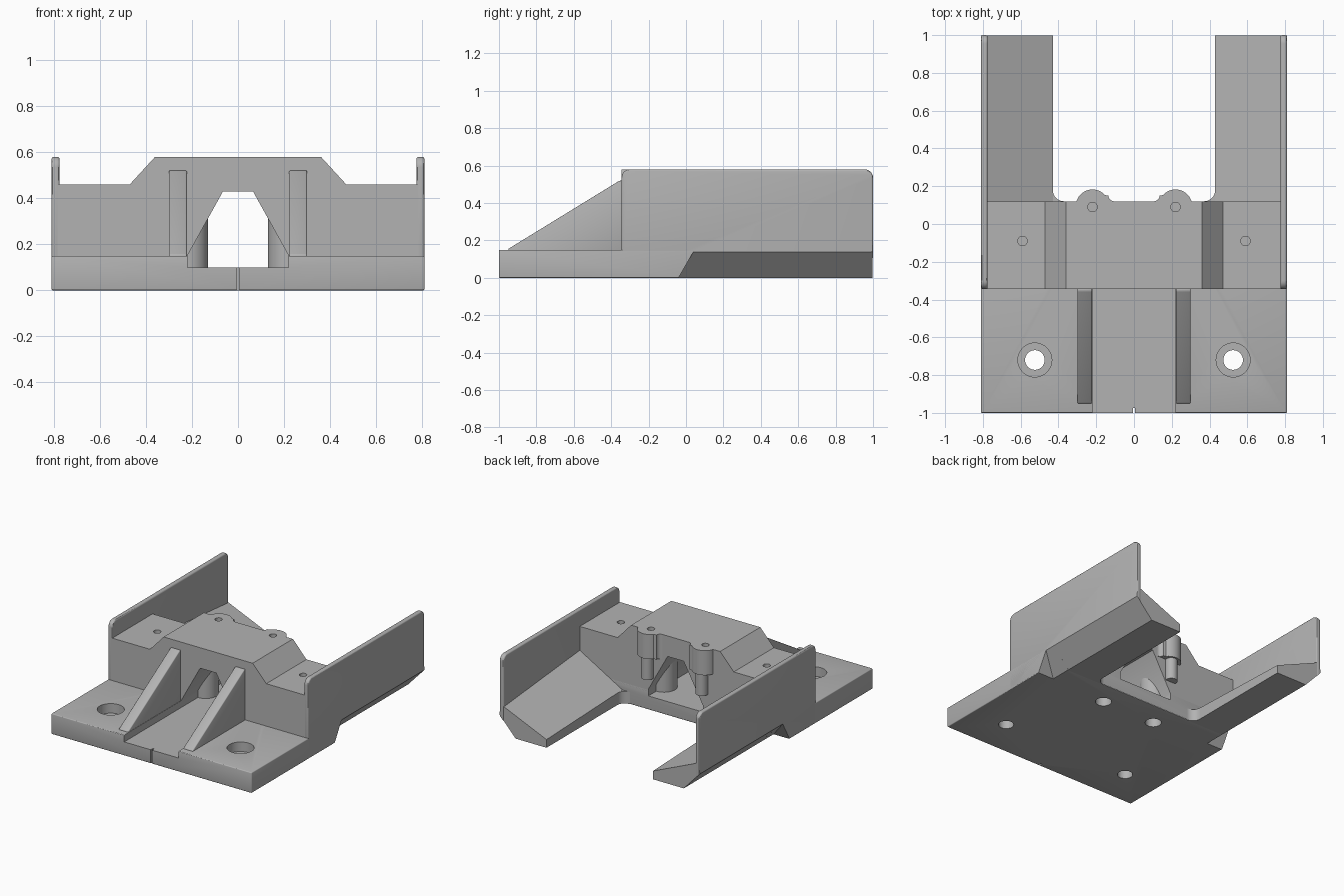
import bpy, bmesh, math
from mathutils import Vector

cube = bpy.data.objects.get("Cube")
if cube:
    bpy.data.objects.remove(cube, do_unlink=True)

grey = bpy.data.materials.new("plain grey")
grey.use_nodes = True
colour = (0.45, 0.45, 0.45, 1)
grey.diffuse_color = colour
grey.node_tree.nodes["Principled BSDF"].inputs["Base Color"].default_value = colour


def loft(name, ring_a, ring_b):
    """Closed solid between two rings of 3D points."""
    bm = bmesh.new()
    a = [bm.verts.new(p) for p in ring_a]
    b = [bm.verts.new(p) for p in ring_b]
    bm.faces.new(a)
    bm.faces.new(b)
    n = len(a)
    for i in range(n):
        j = (i + 1) % n
        bm.faces.new((a[i], a[j], b[j], b[i]))
    bmesh.ops.recalc_face_normals(bm, faces=bm.faces)
    mesh = bpy.data.meshes.new(name)
    bm.to_mesh(mesh)
    bm.free()
    mesh.materials.append(grey)
    ob = bpy.data.objects.new(name, mesh)
    bpy.context.collection.objects.link(ob)
    return ob


def prism(name, pts, axis, lo, hi):
    """Extrude a 2D outline along one axis."""
    def place(p, t):
        q = list(p)
        q.insert("xyz".index(axis), t)
        return Vector(q)
    return loft(name, [place(p, lo) for p in pts], [place(p, hi) for p in pts])


def box(name, x, y, z):
    return prism(name, [(x[0], y[0]), (x[1], y[0]), (x[1], y[1]), (x[0], y[1])], "z", *z)


def arc(cx, cy, r, start, end, n=8):
    return [(cx + r * math.cos(math.radians(start + (end - start) * i / n)),
             cy + r * math.sin(math.radians(start + (end - start) * i / n)))
            for i in range(n + 1)]


def cylinder(name, x, y, r, lo, hi):
    return prism(name, arc(x, y, r, 0, 360, 40)[:-1], "z", lo, hi)


def apply(ob, mod):
    bpy.context.view_layer.objects.active = ob
    bpy.ops.object.modifier_apply(modifier=mod.name)


def cut(ob, *cutters):
    for c in cutters:
        mod = ob.modifiers.new("cut", "BOOLEAN")
        mod.operation, mod.solver, mod.object = "DIFFERENCE", "EXACT", c
        apply(ob, mod)
        bpy.data.objects.remove(c, do_unlink=True)


def mirror(ob):
    apply(ob, ob.modifiers.new("mirror", "MIRROR"))


def bevel(ob, width):
    mod = ob.modifiers.new("bevel", "BEVEL")
    mod.width, mod.segments, mod.limit_method = width, 3, "ANGLE"
    apply(ob, mod)


def edge_cutter(side):
    """Wedge that slopes the lower outer edge under the arms."""
    tri = [(0.671, -0.01), (0.829, 0.16), (0.85, -0.01)]
    return loft("edge_cutter",
                [(side * x, -0.04 + 0.57 * z, z) for x, z in tri],
                [(side * x, 1.2, z) for x, z in tri])


# Base plate with channel, screw holes and sloped edges
BACK = 0.12
base = box("base_plate", (-0.81, 0.81), (-1, BACK), (0, 0.15))
bevel(base, 0.006)
cut(base, box("channel", (-0.22, 0.22), (-1.1, 0.3), (0.1, 0.3)),
    box("notch", (-0.006, 0.006), (-1.1, -0.975), (-0.1, 0.3)))
for s in (-1, 1):
    cut(base, cylinder("screw_hole", s * 0.525, -0.72, 0.052, -0.1, 0.3),
        cylinder("counterbore", s * 0.525, -0.72, 0.09, 0.08, 0.3),
        cylinder("post_hole", s * 0.22, -0.06, 0.055, -0.1, 0.3),
        edge_cutter(s))

# Central block with raised middle and tunnel
half = [(0.36, 0.58), (0.47, 0.46), (0.785, 0.46), (0.785, 0.13)]
outline = half + [(-x, z) for x, z in reversed(half)]
block = prism("central_block", outline, "y", -0.345, BACK)
tunnel = [(0.065, 0.43), (0.22, 0.15), (0.22, 0.05)]
cut(block, prism("tunnel", tunnel + [(-x, z) for x, z in reversed(tunnel)], "y", -0.5, 0.3))
for s in (-1, 1):
    cut(block, cylinder("pilot", s * 0.59, -0.09, 0.025, 0.36, 0.7),
        cylinder("pilot", s * 0.22, 0.09, 0.025, 0.5, 0.7))

# Posts inside the tunnel, bored from below
post = cylinder("tunnel_post", 0.22, -0.06, 0.09, 0.09, 0.4)
cut(post, cylinder("bore", 0.22, -0.06, 0.055, -0.1, 0.3))
mirror(post)

# Sloping ribs
rib = prism("rib", [(-0.95, 0.14), (-0.95, 0.155), (-0.355, 0.52), (-0.34, 0.52), (-0.34, 0.14)],
            "x", 0.222, 0.3)
bevel(rib, 0.006)
mirror(rib)

# Tall side walls with rounded upper corners
R = 0.045
wall = prism("side_wall",
             [(-0.345, 0), (1, 0)] + arc(1 - R, 0.58 - R, R, 0, 90)
             + arc(-0.345 + R, 0.58 - R, R, 90, 180), "x", 0.775, 0.81)
bevel(wall, 0.01)
cut(wall, edge_cutter(1))
mirror(wall)


# Rear arms with tops sloping down towards the middle
def arm_section(y, inner, outer):
    pts = [(0.81, 0.14), (0.68, 0), (0.43, 0), (0.43, inner), (0.78, outer), (0.805, outer)]
    return [(x, y, z) for x, z in pts]


arm = loft("rear_arm", arm_section(0.1, 0.09, 0.29), arm_section(0.997, 0.06, 0.21))
mirror(arm)

# Rounded inner corners between arms and base
corner = prism("inner_corner",
               [(0.44, 0.11)] + arc(0.37, 0.18, 0.06, -90, 0) + [(0.44, 0.18)], "z", 0, 0.088)
mirror(corner)

# Bosses on the back with hanging pins
boss = cylinder("boss", 0.22, 0.095, 0.088, 0.4, 0.58)
cut(boss, cylinder("boss_hole", 0.22, 0.09, 0.025, 0.5, 0.7))
mirror(boss)
flare = prism("boss_flare",
              [(0.13, 0.11)] + arc(0.105, 0.15, 0.03, -90, 0, 6) + [(0.2, 0.16), (0.2, 0.11)],
              "z", 0.4, 0.58)
mirror(flare)
pin = cylinder("pin", 0.22, 0.13, 0.042, 0.24, 0.41)
mirror(pin)

# Smooth the round parts, keep edges sharp
bpy.ops.object.select_all(action="DESELECT")
for ob in (base, block, post, rib, wall, corner, boss, flare, pin):
    ob.select_set(True)
bpy.context.view_layer.objects.active = base
bpy.ops.object.shade_smooth_by_angle(angle=math.radians(30))
